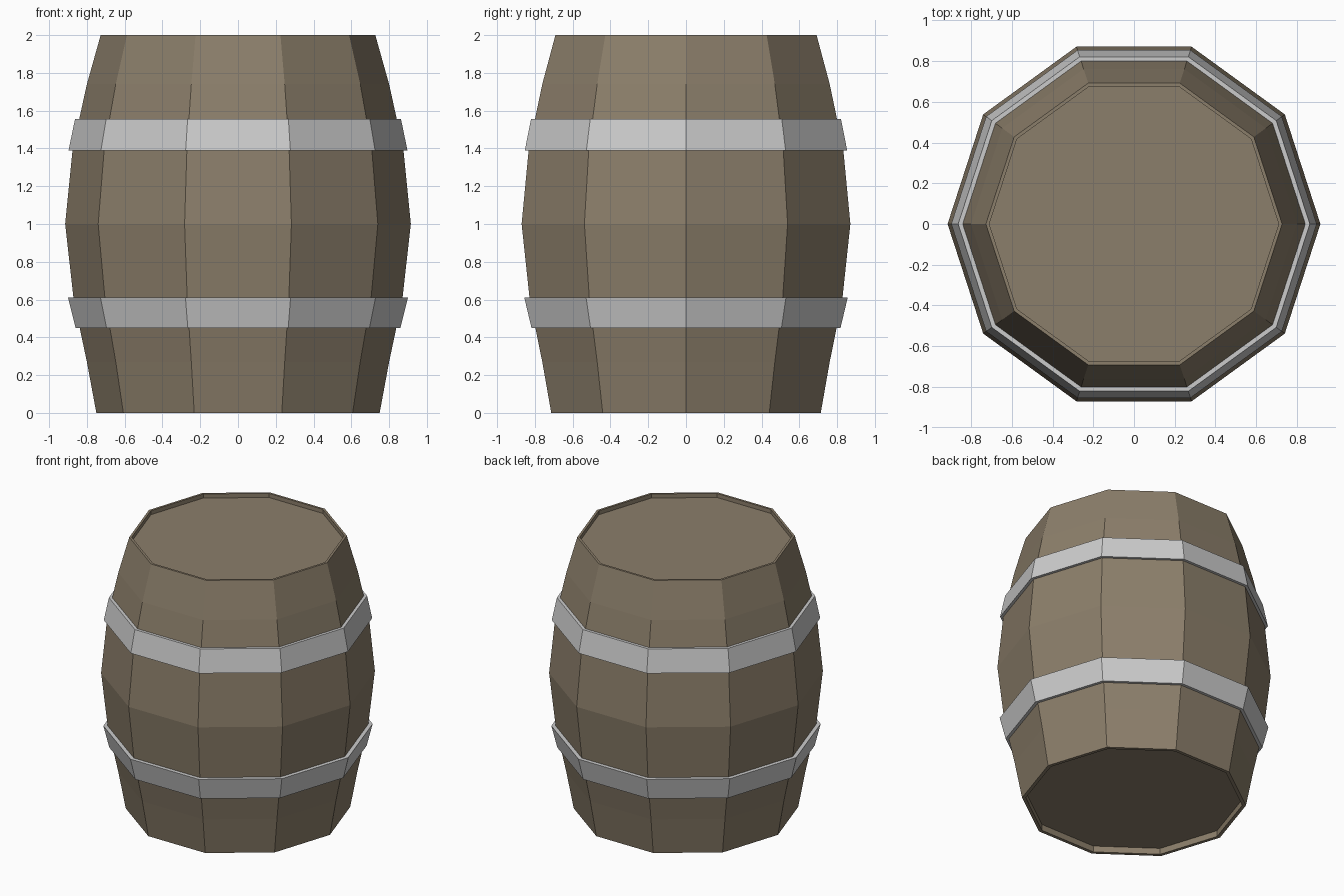
import bpy, bmesh
from math import cos, sin, pi

if "Cube" in bpy.data.objects:
    bpy.data.objects.remove(bpy.data.objects["Cube"])

SIDES = 10


def material(name, rgb):
    mat = bpy.data.materials.new(name)
    mat.diffuse_color = (*rgb, 1)
    mat.use_nodes = True
    mat.node_tree.nodes["Principled BSDF"].inputs["Base Color"].default_value = mat.diffuse_color
    return mat


def lathe(name, profile, mat, closed=False):
    """Revolve (radius, z) points into a flat-faced ten-sided shell."""
    bm = bmesh.new()
    rings = [[bm.verts.new((r * cos(2 * pi * i / SIDES), r * sin(2 * pi * i / SIDES), z))
              for i in range(SIDES)] for r, z in profile]
    pairs = list(zip(rings, rings[1:]))
    if closed:
        pairs.append((rings[-1], rings[0]))
    else:
        bm.faces.new(rings[0])
        bm.faces.new(rings[-1])
    for a, b in pairs:
        for i in range(SIDES):
            j = (i + 1) % SIDES
            bm.faces.new((a[i], a[j], b[j], b[i]))
    bmesh.ops.recalc_face_normals(bm, faces=bm.faces)
    mesh = bpy.data.meshes.new(name)
    bm.to_mesh(mesh)
    bm.free()
    mesh.materials.append(mat)
    obj = bpy.data.objects.new(name, mesh)
    bpy.context.collection.objects.link(obj)
    return obj


wood = material("wood", (0.26, 0.21, 0.145))
iron = material("iron", (0.8, 0.8, 0.8))

# Bulging staves with a recessed lid and base
lathe("barrel_body", [
    (0.725, 0.045), (0.725, 0.0), (0.75, 0.0), (0.80, 0.27), (0.87, 0.60),
    (0.915, 1.0), (0.875, 1.40), (0.80, 1.74), (0.727, 2.0), (0.71, 2.0),
    (0.71, 1.97)], wood)

# Two metal hoops, flared towards the belly
lathe("lower_hoop", [(0.86, 0.45), (0.90, 0.61), (0.862, 0.61), (0.825, 0.45)], iron, True)
lathe("upper_hoop", [(0.897, 1.39), (0.863, 1.555), (0.835, 1.555), (0.865, 1.39)], iron, True)
